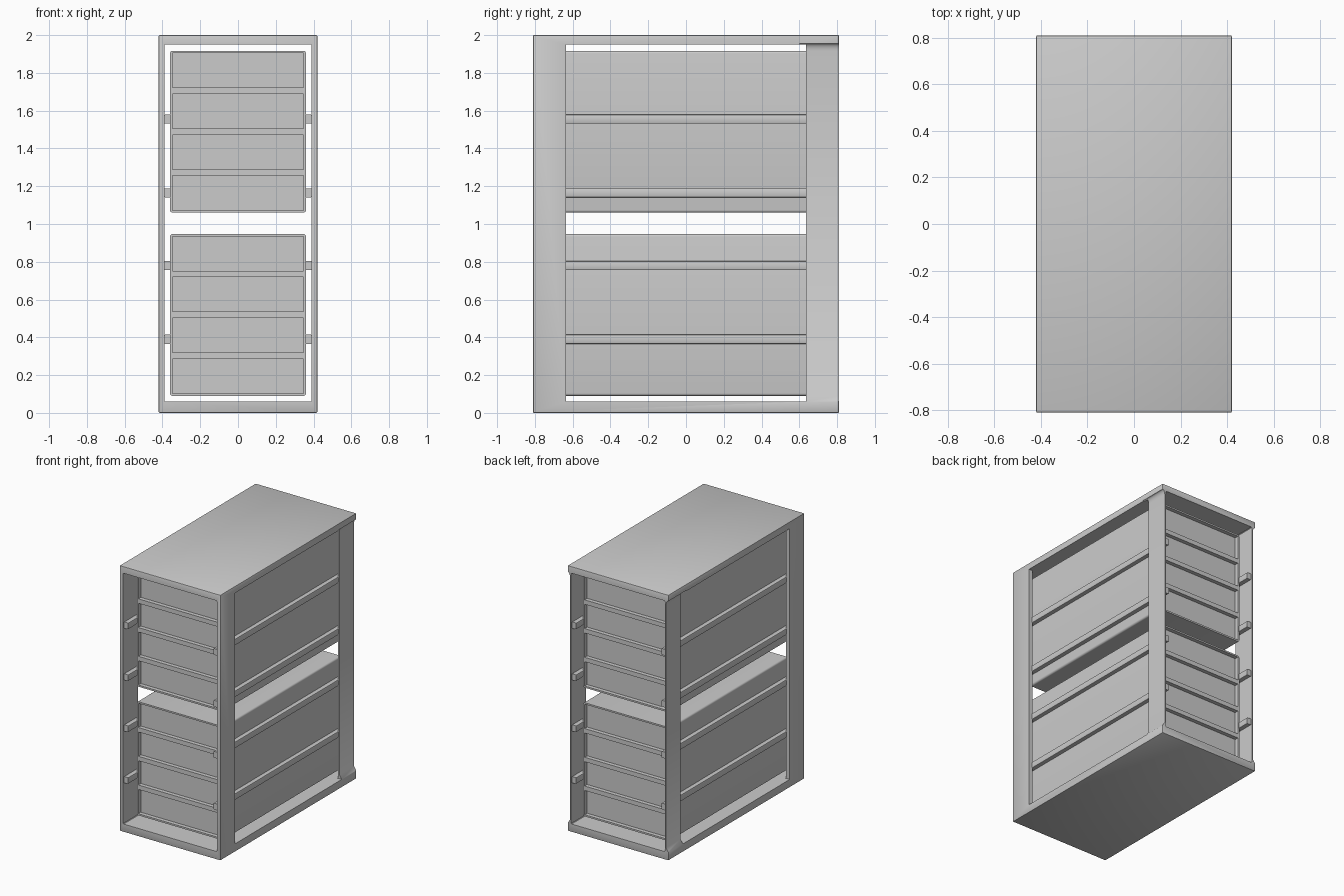
import bpy, bmesh, math
from mathutils import Vector

if "Cube" in bpy.data.objects:
    bpy.data.objects.remove(bpy.data.objects["Cube"])


def finish(name, bm):
    bmesh.ops.recalc_face_normals(bm, faces=bm.faces)
    me = bpy.data.meshes.new(name)
    bm.to_mesh(me)
    bm.free()
    ob = bpy.data.objects.new(name, me)
    bpy.context.collection.objects.link(ob)
    return ob


def add_box(bm, lo, hi):
    vs = bmesh.ops.create_cube(bm, size=1)["verts"]
    for v in vs:
        v.co = Vector([(lo[i] + hi[i]) / 2 + v.co[i] * (hi[i] - lo[i]) for i in range(3)])


def boxes(name, spans, bevel=0.0, segments=1, along_y=False):
    bm = bmesh.new()
    for lo, hi in spans:
        add_box(bm, lo, hi)
    if bevel:
        edges = [e for e in bm.edges if not along_y
                 or abs(e.verts[0].co.y - e.verts[1].co.y) > 0.01]
        bmesh.ops.bevel(bm, geom=edges, offset=bevel, segments=segments,
                        profile=0.5, affect='EDGES')
    return finish(name, bm)


def prism_y(name, profile, y0, y1):
    bm = bmesh.new()
    face = bm.faces.new([bm.verts.new((x, y0, z)) for x, z in profile])
    new = bmesh.ops.extrude_face_region(bm, geom=[face])["geom"]
    for v in new:
        if isinstance(v, bmesh.types.BMVert):
            v.co.y = y1
    return finish(name, bm)


def cut(ob, cutter):
    cutter.hide_render = True
    mod = ob.modifiers.new("cut", 'BOOLEAN')
    mod.operation = 'DIFFERENCE'
    mod.solver = 'EXACT'
    mod.object = cutter
    bpy.context.view_layer.objects.active = ob
    bpy.ops.object.modifier_apply(modifier=mod.name)
    bpy.data.objects.remove(cutter, do_unlink=True)


def smooth(ob):
    bpy.ops.object.select_all(action='DESELECT')
    ob.select_set(True)
    bpy.context.view_layer.objects.active = ob
    bpy.ops.object.shade_smooth_by_angle(angle=math.radians(35))


# Outer frame: one block opened front to back and side to side
frame = boxes("outer_frame", [((-.42, -.81, 0), (.42, .81, 2))], 0.005, 2)
cut(frame, boxes("front_opening", [((-.39, -1, .06), (.39, 1, 1.95))], 0.004, 1, True))
cut(frame, boxes("side_opening", [((-1, -.635, .06), (1, .635, 1.95))]))

# Back posts are thinned on the outside, chamfered below and curved above
arc = [(.42 - .02 * math.cos(a), 1.915 + .04 * math.sin(a))
       for a in [math.radians(15 * i) for i in range(7)]]
scoop = [(.5, .06), (.42, .06), (.40, .09)] + arc + [(.5, 1.955)]
for side in (-1, 1):
    cut(frame, prism_y("post_scoop", [(side * x, z) for x, z in scoop], .60, .9))
smooth(frame)

# Two drawer stacks with four recessed panels on both ends
FRONT, BACK, DEPTH = -.69, .71, .03
for label, z0 in (("lower", .09), ("upper", 1.06)):
    stack = boxes(label + "_drawer_stack",
                  [((-.36, FRONT, z0), (.36, BACK, z0 + .857))], 0.014, 4, True)
    recesses = []
    for i in range(4):
        za = z0 + .0125 + i * .2165
        for ya, yb in ((FRONT - .1, FRONT + DEPTH), (BACK - DEPTH, BACK + .1)):
            recesses.append(((-.348, ya, za), (.348, yb, za + .183)))
    cut(stack, boxes("panel_recesses", recesses))
    smooth(stack)

# Slide rails filling the gap between the stacks and the frame
for side, label in ((-1, "left"), (1, "right")):
    xa, xb = sorted((side * .355, side * .392))
    for i, z in enumerate((.39, .78, 1.165, 1.555)):
        rail = boxes(f"{label}_rail_{i + 1}",
                     [((xa, -.80, z - .024), (xb, .80, z + .024))], 0.006, 2, True)
        smooth(rail)
